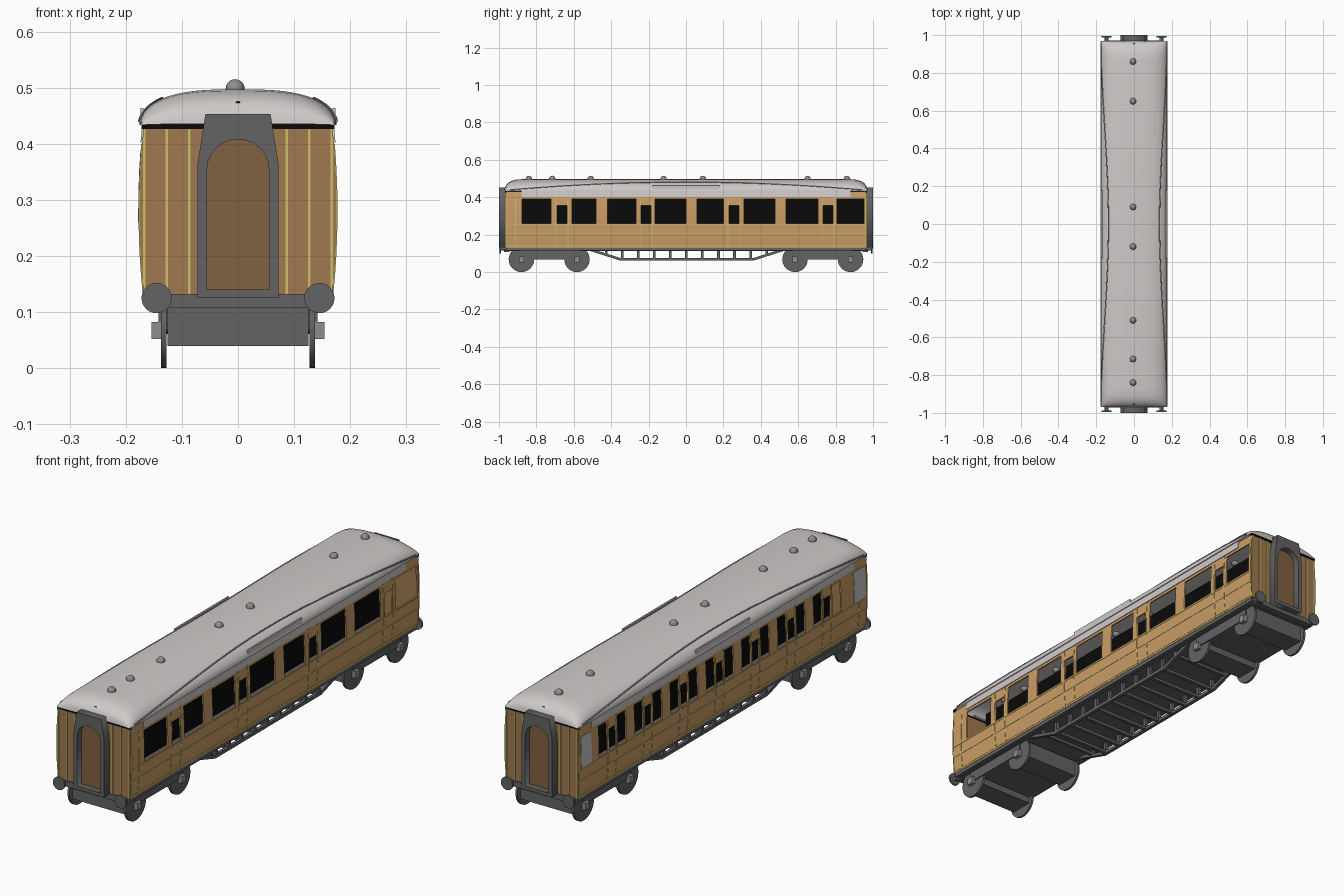
import bpy, bmesh, math

if "Cube" in bpy.data.objects:
    bpy.data.objects.remove(bpy.data.objects["Cube"])

def mat(name, r, g, b):
    m = bpy.data.materials.new(name)
    m.diffuse_color = (r, g, b, 1)
    m.use_nodes = True
    m.node_tree.nodes["Principled BSDF"].inputs["Base Color"].default_value = m.diffuse_color
    return m

TAN = mat("teak side", .60, .34, .135)
BROWN = mat("teak end", .35, .19, .08)
DOOR = mat("dark teak", .22, .12, .055)
YELLOW = mat("yellow lining", .60, .53, .14)
DARK = mat("dark grey", .125, .125, .125)
ROOF = mat("roof grey", .62, .59, .58)
GUTTER = mat("mid grey", .27, .27, .27)
BLACK = mat("black", .003, .003, .003)

def mesh(name, verts, faces, m):
    me = bpy.data.meshes.new(name)
    me.from_pydata(verts, [], faces)
    me.materials.append(m)
    ob = bpy.data.objects.new(name, me)
    bpy.context.collection.objects.link(ob)
    return ob

def box(name, x, y, z, m):
    v = [(a, b, c) for a in x for b in y for c in z]
    f = [(0, 1, 3, 2), (4, 6, 7, 5), (0, 4, 5, 1), (2, 3, 7, 6), (0, 2, 6, 4), (1, 5, 7, 3)]
    return mesh(name, v, f, m)

def smooth(ob, angle=40):
    bpy.ops.object.select_all(action='DESELECT')
    ob.select_set(True)
    bpy.context.view_layer.objects.active = ob
    bpy.ops.object.shade_smooth_by_angle(angle=math.radians(angle))

def cyl(name, r, depth, loc, axis, m, n=24):
    rot = (0, math.pi / 2, 0) if axis == 'x' else (math.pi / 2, 0, 0)
    bpy.ops.mesh.primitive_cylinder_add(vertices=n, radius=r, depth=depth, location=loc, rotation=rot)
    ob = bpy.context.object
    ob.name = name
    ob.data.materials.append(m)
    smooth(ob)

def side_x(z):
    return .176 - .35 * (z - .28) ** 2

ZS = [.13, .17, .205, .26, .31, .355, .39, .43]

def wall(name, side, ys, z0, z1, m, holes=(), off=0.0, thick=.006):
    """Strip of the gently bulging body side, with window openings left out."""
    ys = sorted(set(ys))
    zs = [z0] + [z for z in ZS if z0 < z < z1] + [z1]
    n = len(zs)
    v = [(side * (side_x(z) + off), y, z) for y in ys for z in zs]
    f = []
    for i in range(len(ys) - 1):
        for j in range(n - 1):
            yc, zc = (ys[i] + ys[i + 1]) / 2, (zs[j] + zs[j + 1]) / 2
            if any(a < yc < b and .26 < zc < t for a, b, t in holes):
                continue
            q = (i * n + j, (i + 1) * n + j, (i + 1) * n + j + 1, i * n + j + 1)
            f.append(q if side > 0 else q[::-1])
    ob = mesh(name, v, f, m)
    s = ob.modifiers.new("thickness", 'SOLIDIFY')
    s.thickness, s.offset = thick, -1
    return ob

# Window layouts: (start, end, top)
big = [(-.877, -.722), (-.61, -.48), (-.42, -.267), (-.166, 0), (.06, .20),
       (.31, .476), (.535, .706), (.807, .952)]
doors_r = [(-.69, -.636), (-.24, -.187), (.23, .283), (.733, .786)]
right = [(a, b, .39) for a, b in big] + [(a, b, .355) for a, b in doors_r]
left, doors_l = [], []
for i in range(7):
    c = .742 - .24 * i
    left += [(c - .092, c - .034, .39), (c + .034, c + .092, .39), (c - .023, c + .023, .355)]
    doors_l.append((c - .023, c + .023))

# Body sides with lining
E = .965
for side, tag, holes, doors in ((1, "right", right, doors_r), (-1, "left", left, doors_l)):
    ys = [-E, E] + [h[0] for h in holes] + [h[1] for h in holes]
    wall(tag + "_side", side, ys, .13, .43, TAN, holes)
    wall(tag + "_cornice", side, [-.88, .88], .402, .435, ROOF, off=.003, thick=.004)
    for z in (.138, .203, .251):
        wall(tag + "_waist_line", side, [-E, E], z, z + .004, YELLOW, off=.0015, thick=.003)
    lines = [y for a, b in doors for y in (a - .005, b + .005)] + [-.912, -.963, .963]
    for y in lines:
        wall(tag + "_door_line", side, [y - .002, y + .002], .135, .40, YELLOW, off=.0015, thick=.003)
for a, b in ((.885, .953), (-.95, -.875)):
    wall("frosted_window", -1, [a, b], .26, .39, ROOF, off=.002, thick=.004)

# Inner partition and floor
box("inner_partition", (-.004, .004), (-.955, .955), (.13, .475), BLACK)
box("floor", (-.166, .166), (-.96, .96), (.115, .135), DARK)

# Roof shell with domed ends
W, BASE, H = .176, .433, .064
stations = [(.970, .04), (.968, .3), (.962, .5), (.95, .7), (.93, .86), (.905, .96), (.87, 1)]
rows = [(-y, h) for y, h in stations] + [(y, h) for y, h in reversed(stations)]
N = 32
rv, rf = [], []
for y, h in rows:
    for k in range(N + 1):
        t = -math.pi / 2 + math.pi * k / N
        u = math.copysign(abs(math.sin(t)) ** (2 / 3), t)
        rv.append((W * u * (.975 + .025 * h), y, BASE + H * h * max(0, math.cos(t))))
for i in range(len(rows) - 1):
    for k in range(N):
        a = i * (N + 1) + k
        rf.append((a, a + 1, a + N + 2, a + N + 1))
roof = mesh("roof", rv, rf, ROOF)
bm = bmesh.new()
bm.from_mesh(roof.data)
bmesh.ops.recalc_face_normals(bm, faces=bm.faces)
if sum(f.normal.z for f in bm.faces) < 0:
    bmesh.ops.reverse_faces(bm, faces=bm.faces)
bm.to_mesh(roof.data)
bm.free()
smooth(roof, 50)

def strip(name, pts, r, m):
    cu = bpy.data.curves.new(name, 'CURVE')
    cu.dimensions = '3D'
    cu.bevel_depth, cu.bevel_resolution = r, 1
    sp = cu.splines.new('POLY')
    sp.points.add(len(pts) - 1)
    for p, q in zip(sp.points, pts):
        p.co = (*q, 1)
    cu.materials.append(m)
    ob = bpy.data.objects.new(name, cu)
    bpy.context.collection.objects.link(ob)
    return ob

# Arched rain strips and roof boards
for s in (-1, 1):
    pts = []
    for i in range(25):
        y = -.94 + 1.88 * i / 24
        h = .12 + .62 * (1 - (y / .94) ** 2)
        pts.append((s * W * (1 - h * h) ** (1 / 3), y, BASE + H * h))
    strip("rain_strip", pts, .003, GUTTER)
    box("roof_board", (s * .168, s * .174), (-.18, .18), (.436, .464), ROOF)

# Roof vents
for y in (-.84, -.715, -.51, -.12, .09, .65, .86):
    bpy.ops.mesh.primitive_uv_sphere_add(segments=16, ring_count=10, radius=.017, location=(-.005, y, .498))
    v = bpy.context.object
    v.name = "roof_vent"
    v.data.materials.append(GUTTER)
    smooth(v)

# Ends: wall, lining, gangway, door, buffers
outer = [(-.072, .125), (-.072, .365), (-.058, .453), (.058, .453), (.072, .365), (.072, .125)]
inner = [(-.055, .14)] + [(-.055 * math.cos(math.pi * i / 12), .355 + .053 * math.sin(math.pi * i / 12))
                          for i in range(13)] + [(.055, .14)]
for e, tag in ((-1, "front"), (1, "back")):
    prof = [(side_x(z), z) for z in ZS]
    prof += [(-x, z) for x, z in reversed(prof)]
    n = len(prof)
    v = [(x, e * y, z) for y in (.957, .966) for x, z in prof]
    f = [tuple(range(n)), tuple(range(2 * n - 1, n - 1, -1))]
    f += [(i, i + n, (i + 1) % n + n, (i + 1) % n) for i in range(n)]
    mesh(tag + "_end", v, f, BROWN)
    box(tag + "_top_band", (-.172, .172), (e * .957, e * .967), (.426, .438), BLACK)
    for x in (-.167, -.127, -.087, .087, .127, .167):
        box(tag + "_end_line", (x - .0025, x + .0025), (e * .965, e * .9685), (.132, .426), YELLOW)
    cu = bpy.data.curves.new(tag + "_gangway", 'CURVE')
    cu.dimensions, cu.fill_mode, cu.extrude = '2D', 'BOTH', .019
    for ring in (outer, inner):
        sp = cu.splines.new('POLY')
        sp.points.add(len(ring) - 1)
        for p, q in zip(sp.points, ring):
            p.co = (q[0], q[1], 0, 1)
        sp.use_cyclic_u = True
    cu.materials.append(DARK)
    g = bpy.data.objects.new(tag + "_gangway", cu)
    g.location, g.rotation_euler = (0, e * .981, 0), (math.pi / 2, 0, 0)
    bpy.context.collection.objects.link(g)
    box(tag + "_gangway_door", (-.057, .057), (e * .966, e * .972), (.135, .412), DOOR)
    box(tag + "_buffer_beam", (-.15, .15), (e * .945, e * .972), (.108, .132), DARK)
    for s in (-1, 1):
        cyl(tag + "_buffer_stem", .010, .04, (s * .145, e * .97, .125), 'y', DARK, 12)
        cyl(tag + "_buffer_head", .027, .008, (s * .145, e * .992, .125), 'y', DARK)

# Bogies
for c in (-.7315, .7315):
    box("bogie_frame", (-.142, .142), (c - .16, c + .16), (.068, .112), DARK)
    for d in (-.1485, .1485):
        y = c + d
        box("axle_housing", (-.126, .126), (y - .05, y + .05), (.04, .11), DARK)
        for s in (-1, 1):
            cyl("wheel", .068, .010, (s * .132, y, .068), 'x', DARK, 32)
            box("axle_box", (s * .135, s * .154), (y - .014, y + .014), (.052, .082), GUTTER)

# Underframe trusses with posts and cross bars
for s in (-1, 1):
    box("solebar", (s * .138, s * .15), (-.95, .95), (.113, .133), DARK)
    path = [(-.52, .122), (-.35, .068), (.36, .068), (.53, .122)]
    for (y0, z0), (y1, z1) in zip(path, path[1:]):
        v = [(s * x, y, z + dz) for x in (.126, .14) for y, z in ((y0, z0), (y1, z1)) for dz in (-.007, .007)]
        mesh("truss_rod", v, [(0, 1, 3, 2), (4, 6, 7, 5), (0, 4, 5, 1), (2, 3, 7, 6), (0, 2, 6, 4), (1, 5, 7, 3)], DARK)
for i in range(11):
    y = -.427 + .0858 * i
    low = .093 if i in (0, 10) else .064
    for s in (-1, 1):
        box("truss_post", (s * .126, s * .14), (y - .007, y + .007), (low, .12), DARK)
    box("truss_cross_bar", (-.13, .13), (y - .007, y + .007), (low, low + .012), DARK)

# Consistent outward normals on the closed parts
for ob in bpy.data.objects:
    if ob.type == 'MESH' and ob.name != "roof" and not ob.modifiers:
        bm = bmesh.new()
        bm.from_mesh(ob.data)
        bmesh.ops.recalc_face_normals(bm, faces=bm.faces)
        bm.to_mesh(ob.data)
        bm.free()
